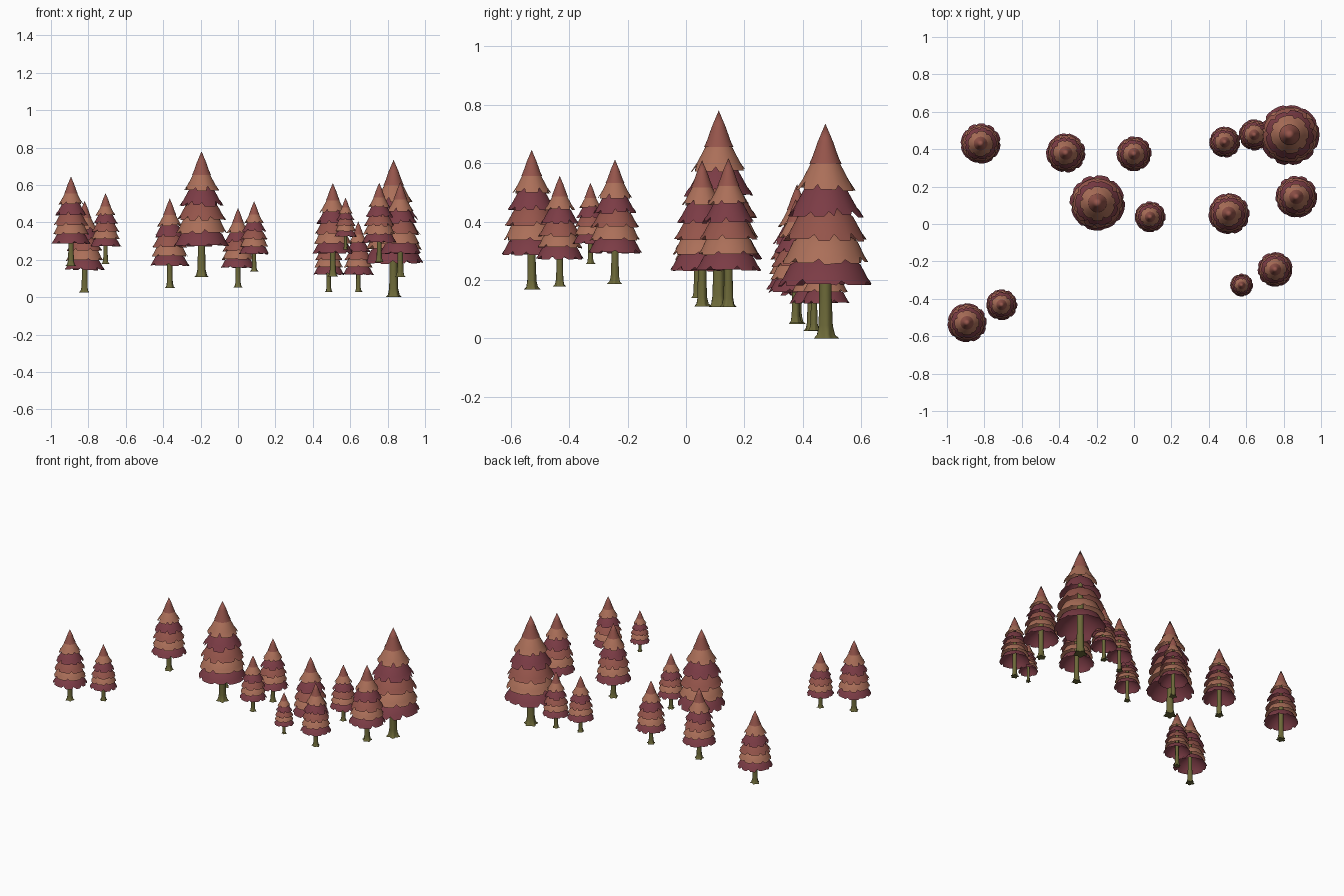
import bpy, bmesh, math, random

if "Cube" in bpy.data.objects:
    bpy.data.objects.remove(bpy.data.objects["Cube"])

random.seed(4)


def material(name, rgb):
    m = bpy.data.materials.new(name)
    m.diffuse_color = (*rgb, 1)
    m.use_nodes = True
    m.node_tree.nodes["Principled BSDF"].inputs["Base Color"].default_value = m.diffuse_color
    return m


maroon = material("maroon_needles", (0.20, 0.045, 0.06))
orange = material("orange_needles", (0.41, 0.16, 0.10))
red = material("red_needles", (0.30, 0.09, 0.07))
bark = material("bark", (0.15, 0.14, 0.04))


def lathe(name, rings, mat, cap_end=True):
    """Bridge rings of points; a ring with a single point is an apex."""
    bm = bmesh.new()
    vs = [[bm.verts.new(p) for p in ring] for ring in rings]
    for a, b in zip(vs, vs[1:]):
        n = len(a)
        for i in range(n):
            j = (i + 1) % n
            if len(b) == 1:
                bm.faces.new((a[i], a[j], b[0]))
            else:
                bm.faces.new((a[i], a[j], b[j], b[i]))
    if cap_end:
        bm.faces.new(list(reversed(vs[0])))
    for f in bm.faces:
        f.smooth = len(f.verts) < 5
    me = bpy.data.meshes.new(name)
    bm.to_mesh(me)
    bm.free()
    me.materials.append(mat)
    return me


def polar(r, a, z):
    return (r * math.cos(a), r * math.sin(a), z)


# Foliage skirts: rim radius, rim height, shoulder radius, shoulder height, top height
SKIRTS = [
    (0.220, 0.247, 0.163, 0.345, 0.42, maroon),
    (0.204, 0.348, 0.148, 0.455, 0.53, orange),
    (0.195, 0.456, 0.128, 0.568, 0.64, red),
    (0.176, 0.568, 0.100, 0.693, 0.75, maroon),
    (0.139, 0.692, 0.066, 0.818, 0.86, orange),
    (0.075, 0.813, 0.036, 0.915, 1.00, red),
]
N = 48


def skirt(k, rim_r, rim_z, sh_r, sh_z, top_z, mat):
    angles = [2 * math.pi * i / N for i in range(N)]
    # ragged hem: drooping sectors separated by narrow notches
    notches, i = set(), random.randint(0, 4)
    while i < N and k < 5:
        notches.add(i)
        i += random.randint(4, 8)
    hem, droop = [], 0
    for i, a in enumerate(angles):
        if i in notches:
            droop = random.uniform(-0.05, 0.08)
            t = random.uniform(0.16, 0.3)
        else:
            t = droop * (1 if k < 5 else 0)
        hem.append(polar(rim_r + (sh_r - rim_r) * t, a, rim_z + (sh_z - rim_z) * t))
    mid = [polar(rim_r + (sh_r - rim_r) * 0.4, a, rim_z + (sh_z - rim_z) * 0.34) for a in angles]
    shoulder = [polar(sh_r, a, sh_z) for a in angles]
    rings = [hem, mid, shoulder]
    if k < 5:
        rings.append([polar(0.02, a, top_z) for a in angles])
    else:
        rings.append([(0, 0, top_z)])
    return lathe(f"foliage_skirt_{k + 1}", rings, mat, cap_end=False)


# Trunk with a lobed root flare
TRUNK = [(0.052, 0.0, 0.22), (0.040, 0.018, 0.12), (0.033, 0.06, 0.05),
         (0.029, 0.2, 0.0), (0.029, 0.45, 0.0), (0.015, 0.8, 0.0)]
trunk_rings = [[polar(r * (1 + lobe * math.cos(5 * a)), a, z)
                for a in (2 * math.pi * i / 20 for i in range(20))] for r, z, lobe in TRUNK]

parts = [("trunk", lathe("trunk", trunk_rings, bark))]
parts += [(f"foliage_skirt_{k + 1}", skirt(k, *s)) for k, s in enumerate(SKIRTS)]

# Trees: x, y, base height, total height
TREES = [
    (-0.82, 0.43, 0.025, 0.49), (-0.365, 0.38, 0.05, 0.478), (0.0, 0.375, 0.052, 0.425),
    (-0.195, 0.112, 0.107, 0.673), (0.086, 0.038, 0.138, 0.375), (0.485, 0.438, 0.027, 0.378),
    (0.643, 0.477, 0.027, 0.378), (0.832, 0.477, 0.0, 0.735), (0.507, 0.055, 0.11, 0.50),
    (0.868, 0.145, 0.107, 0.51), (0.755, -0.243, 0.187, 0.425), (0.575, -0.327, 0.255, 0.277),
    (-0.893, -0.528, 0.168, 0.477), (-0.708, -0.432, 0.178, 0.378),
]
for n, (x, y, z, h) in enumerate(TREES):
    turn = random.uniform(0, 2 * math.pi)
    for name, mesh in parts:
        ob = bpy.data.objects.new(f"tree_{n + 1}_{name}", mesh)
        ob.location = (x, y, z)
        ob.scale = (h, h, h)
        ob.rotation_euler.z = turn
        bpy.context.collection.objects.link(ob)
